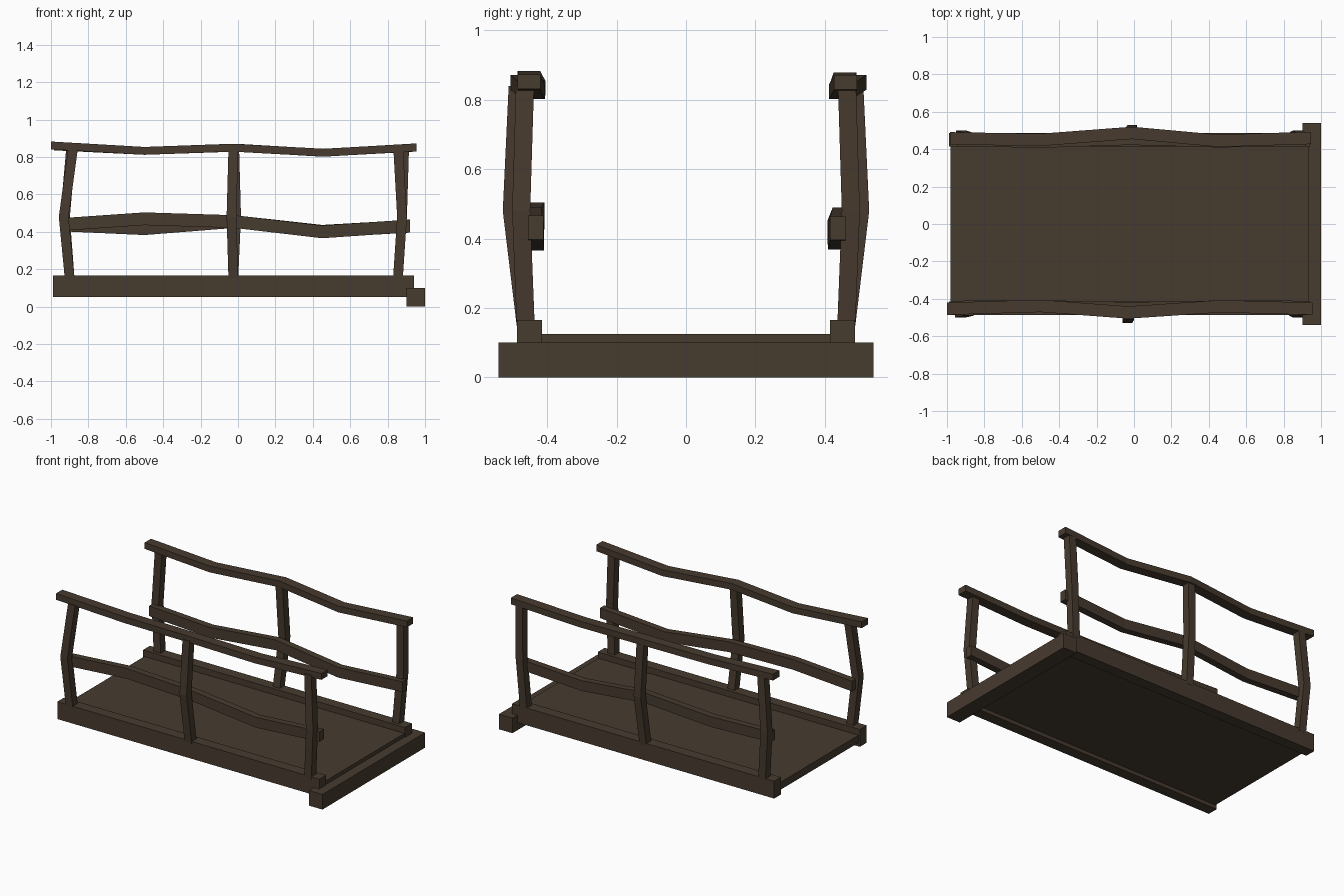
import bpy, bmesh

cube = bpy.data.objects.get("Cube")
if cube:
    bpy.data.objects.remove(cube, do_unlink=True)

wood = bpy.data.materials.new("dark_brown_wood")
wood.use_nodes = True
colour = (0.062, 0.043, 0.028, 1)
wood.diffuse_color = colour
wood.node_tree.nodes["Principled BSDF"].inputs["Base Color"].default_value = colour


def bar(name, axis, path, a, b):
    """Flat-sided bar of a x b section, swept along x or z through the path points."""
    bm = bmesh.new()
    rings = []
    for x, y, z in path:
        ring = []
        for i, j in ((-1, -1), (1, -1), (1, 1), (-1, 1)):
            u, v = i * a / 2, j * b / 2
            offset = (0, u, v) if axis == "x" else (u, v, 0)
            ring.append(bm.verts.new((x + offset[0], y + offset[1], z + offset[2])))
        rings.append(ring)
    for low, high in zip(rings, rings[1:]):
        for k in range(4):
            n = (k + 1) % 4
            bm.faces.new((low[k], low[n], high[n], high[k]))
    bm.faces.new(rings[0])
    bm.faces.new(rings[-1])
    bmesh.ops.recalc_face_normals(bm, faces=bm.faces[:])
    mesh = bpy.data.meshes.new(name)
    bm.to_mesh(mesh)
    bm.free()
    mesh.materials.append(wood)
    obj = bpy.data.objects.new(name, mesh)
    bpy.context.collection.objects.link(obj)
    return obj


# Walkway base
bar("deck", "x", [(-0.98, 0, 0.1), (0.935, 0, 0.1)], 0.84, 0.05)
bar("end_sill", "x", [(0.9, 0, 0.05), (1, 0, 0.05)], 1.08, 0.1)

# Leaning of each post: x at foot, middle and top
posts = {
    "front": {"right": (-0.9, -0.932, -0.883), "middle": (-0.025, -0.035, -0.025),
              "left": (0.855, 0.877, 0.857)},
    "back": {"right": (-0.9, -0.925, -0.893), "middle": (-0.025, -0.01, -0.02),
             "left": (0.855, 0.877, 0.888)},
}
# Rail points: x, distance from the centre line, height
top_rails = {
    "front": [(-1, 0.453, 0.862), (-0.5, 0.438, 0.833), (-0.03, 0.473, 0.85),
              (0.46, 0.44, 0.823), (0.955, 0.453, 0.852)],
    "back": [(-0.985, 0.458, 0.857), (-0.5, 0.45, 0.833), (-0.01, 0.487, 0.85),
             (0.45, 0.445, 0.823), (0.945, 0.46, 0.85)],
}
mid_rails = {
    "front": [(-0.935, 0.433, 0.44), (-0.5, 0.43, 0.47), (-0.02, 0.44, 0.455),
              (0.45, 0.432, 0.4), (0.92, 0.433, 0.432)],
    "back": [(-0.945, 0.438, 0.437), (-0.5, 0.43, 0.417), (-0.02, 0.445, 0.455),
             (0.45, 0.432, 0.403), (0.92, 0.438, 0.43)],
}

for side, sign in (("front", -1), ("back", 1)):
    bar(side + "_beam", "x",
        [(-0.99, sign * 0.451, 0.108), (0.94, sign * 0.451, 0.108)], 0.072, 0.115)

    for place, xs in posts[side].items():
        outward = (0.462, 0.502, 0.485) if place == "middle" else (0.462, 0.475, 0.464)
        path = [(x, sign * y, z) for x, y, z in zip(xs, outward, (0.15, 0.48, 0.84))]
        bar(f"{side}_{place}_post", "z", path, 0.052, 0.052)

    for name, rails, width, height in (("top_rail", top_rails, 0.066, 0.042),
                                       ("middle_rail", mid_rails, 0.045, 0.068)):
        path = [(x, sign * y, z) for x, y, z in rails[side]]
        bar(f"{side}_{name}", "x", path, width, height)
